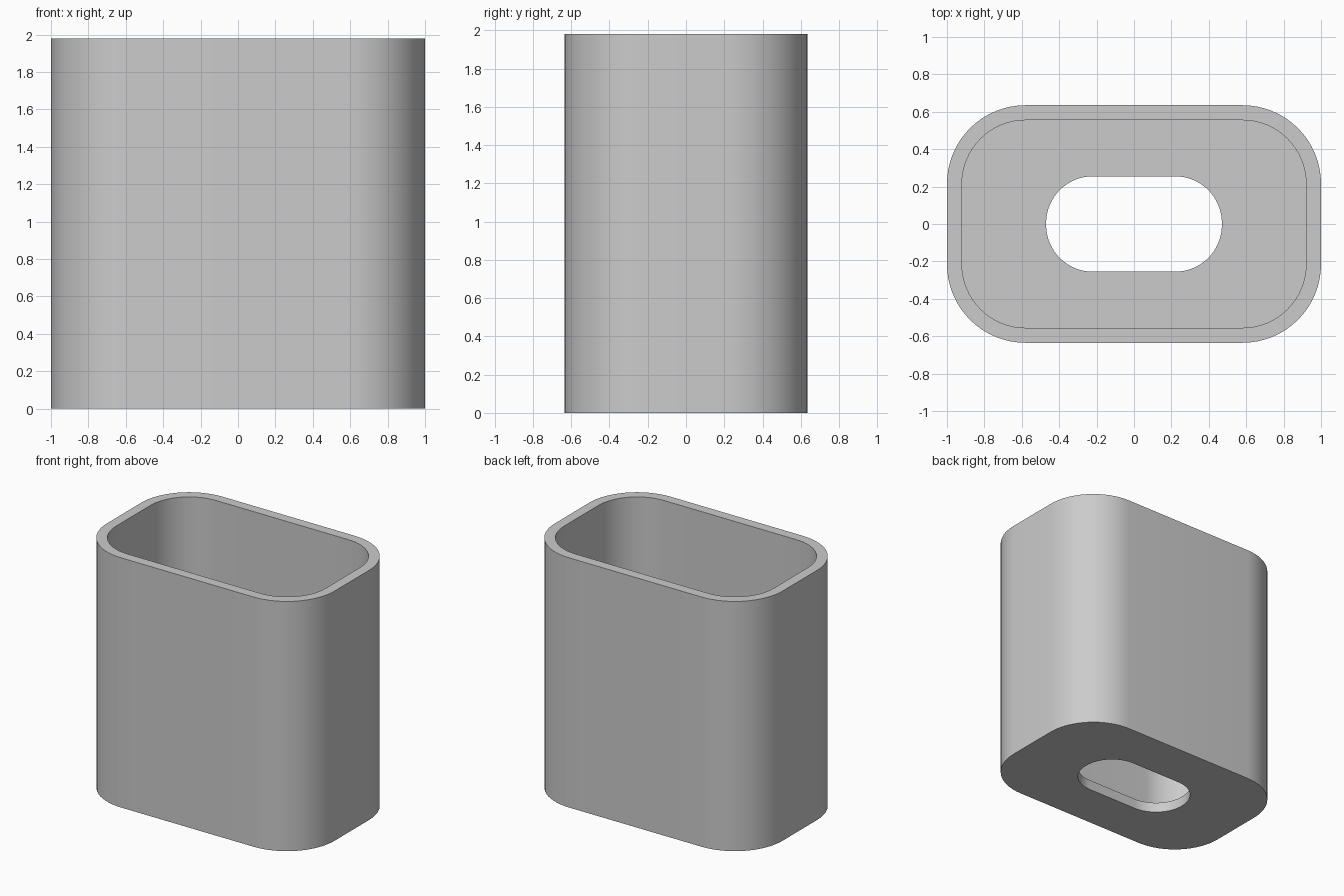
import bpy, bmesh, math

cube = bpy.data.objects.get("Cube")
if cube:
    bpy.data.objects.remove(cube)

HEIGHT, WALL, FLOOR = 1.98, 0.08, 0.08
HALF_X, HALF_Y, CORNER = 1.0, 0.635, 0.42
HOLE_X, HOLE_Y = 0.47, 0.255
STEPS = 16


def rounded_loop(bm, hx, hy, r, z):
    """Ring of vertices around a rounded rectangle."""
    ring = []
    for q, (sx, sy) in enumerate([(1, 1), (-1, 1), (-1, -1), (1, -1)]):
        for i in range(STEPS + 1):
            a = math.pi / 2 * (q + i / STEPS)
            ring.append(bm.verts.new((sx * (hx - r) + r * math.cos(a),
                                      sy * (hy - r) + r * math.sin(a), z)))
    return ring


# Closed chain of rings: outer wall, rim, inner wall, floor, slot, underside
bm = bmesh.new()
outer = (HALF_X, HALF_Y, CORNER)
inner = tuple(v - WALL for v in outer)
slot = (HOLE_X, HOLE_Y, HOLE_Y - 0.005)
profile = [(outer, 0), (outer, HEIGHT), (inner, HEIGHT),
           (inner, FLOOR), (slot, FLOOR), (slot, 0)]
rings = [rounded_loop(bm, *shape, z) for shape, z in profile]
for k, ring in enumerate(rings):
    nxt = rings[(k + 1) % len(rings)]
    for i in range(len(ring)):
        j = (i + 1) % len(ring)
        bm.faces.new((ring[i], ring[j], nxt[j], nxt[i]))
bmesh.ops.recalc_face_normals(bm, faces=bm.faces)

mesh = bpy.data.meshes.new("sleeve")
bm.to_mesh(mesh)
bm.free()
sleeve = bpy.data.objects.new("sleeve", mesh)
bpy.context.collection.objects.link(sleeve)

# Plain grey material
grey = bpy.data.materials.new("grey")
grey.use_nodes = True
colour = (0.6, 0.6, 0.6, 1)
grey.diffuse_color = colour
grey.node_tree.nodes["Principled BSDF"].inputs["Base Color"].default_value = colour
mesh.materials.append(grey)

# Smooth corners, sharp rims
bpy.context.view_layer.objects.active = sleeve
sleeve.select_set(True)
bpy.ops.object.shade_smooth_by_angle(angle=math.radians(30))
